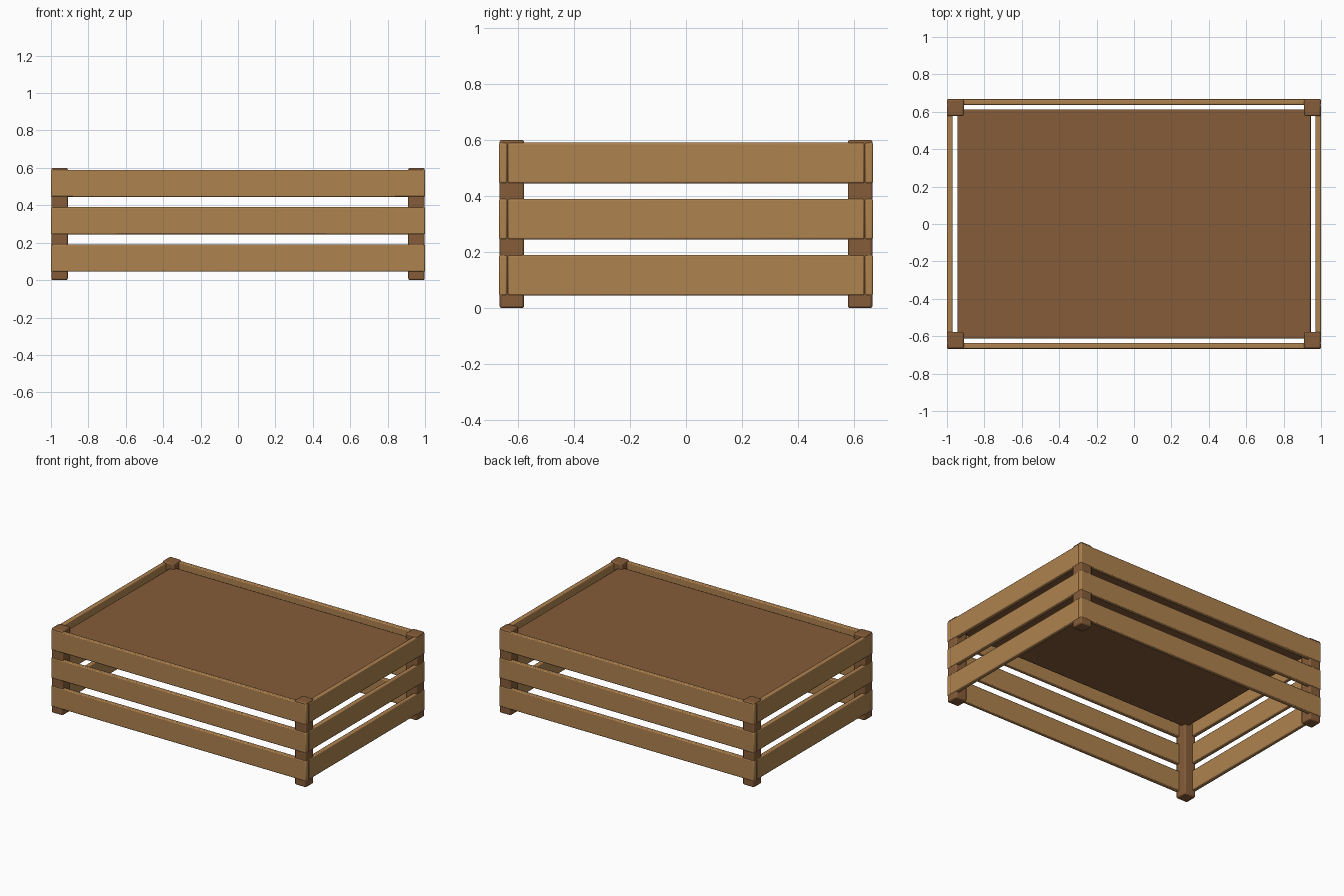
import bpy

default_cube = bpy.data.objects.get("Cube")
if default_cube:
    bpy.data.objects.remove(default_cube, do_unlink=True)


def make_material(name, color):
    mat = bpy.data.materials.new(name)
    mat.use_nodes = True
    mat.diffuse_color = color
    mat.node_tree.nodes["Principled BSDF"].inputs["Base Color"].default_value = color
    return mat


light_wood = make_material("light wood", (0.43, 0.225, 0.078, 1))
dark_wood = make_material("dark wood", (0.235, 0.107, 0.04, 1))


def board(name, low, high, mat, bevel=0.006):
    """Box between two corners with softened edges."""
    bpy.ops.mesh.primitive_cube_add(
        size=1, location=[(a + b) / 2 for a, b in zip(low, high)])
    obj = bpy.context.object
    obj.name = name
    obj.scale = [b - a for a, b in zip(low, high)]
    bpy.ops.object.transform_apply(location=False, rotation=False, scale=True)
    mod = obj.modifiers.new("edge bevel", 'BEVEL')
    mod.width = bevel
    mod.segments = 2
    obj.data.materials.append(mat)
    bpy.ops.object.shade_smooth_by_angle()
    return obj


HALF_X, HALF_Y = 1.0, 0.667
THICK = 0.03      # slat thickness
INSET = 0.002     # posts sit just inside the slat faces
POST = 0.09

# Corner posts
for sx, x_name in ((-1, "right"), (1, "left")):
    for sy, y_name in ((-1, "front"), (1, "back")):
        xs = sorted((sx * (HALF_X - INSET), sx * (HALF_X - POST)))
        ys = sorted((sy * (HALF_Y - INSET), sy * (HALF_Y - POST)))
        board(f"{y_name}_{x_name}_post", (xs[0], ys[0], 0),
              (xs[1], ys[1], 0.6), dark_wood, 0.008)

# Three rows of slats around the crate
for row, z in enumerate((0.045, 0.245, 0.445), 1):
    top = z + 0.145
    for s, y_name, x_name in ((-1, "front", "right"), (1, "back", "left")):
        ys = sorted((s * HALF_Y, s * (HALF_Y - THICK)))
        board(f"{y_name}_slat_{row}", (-HALF_X, ys[0], z),
              (HALF_X, ys[1], top), light_wood)
        xs = sorted((s * HALF_X, s * (HALF_X - THICK)))
        inner = HALF_Y - THICK
        board(f"{x_name}_slat_{row}", (xs[0], -inner, z),
              (xs[1], inner, top), light_wood)

# Panel set between the posts, just below the rim
board("top_panel", (-0.945, -0.612, 0.51), (0.945, 0.612, 0.56), dark_wood)
